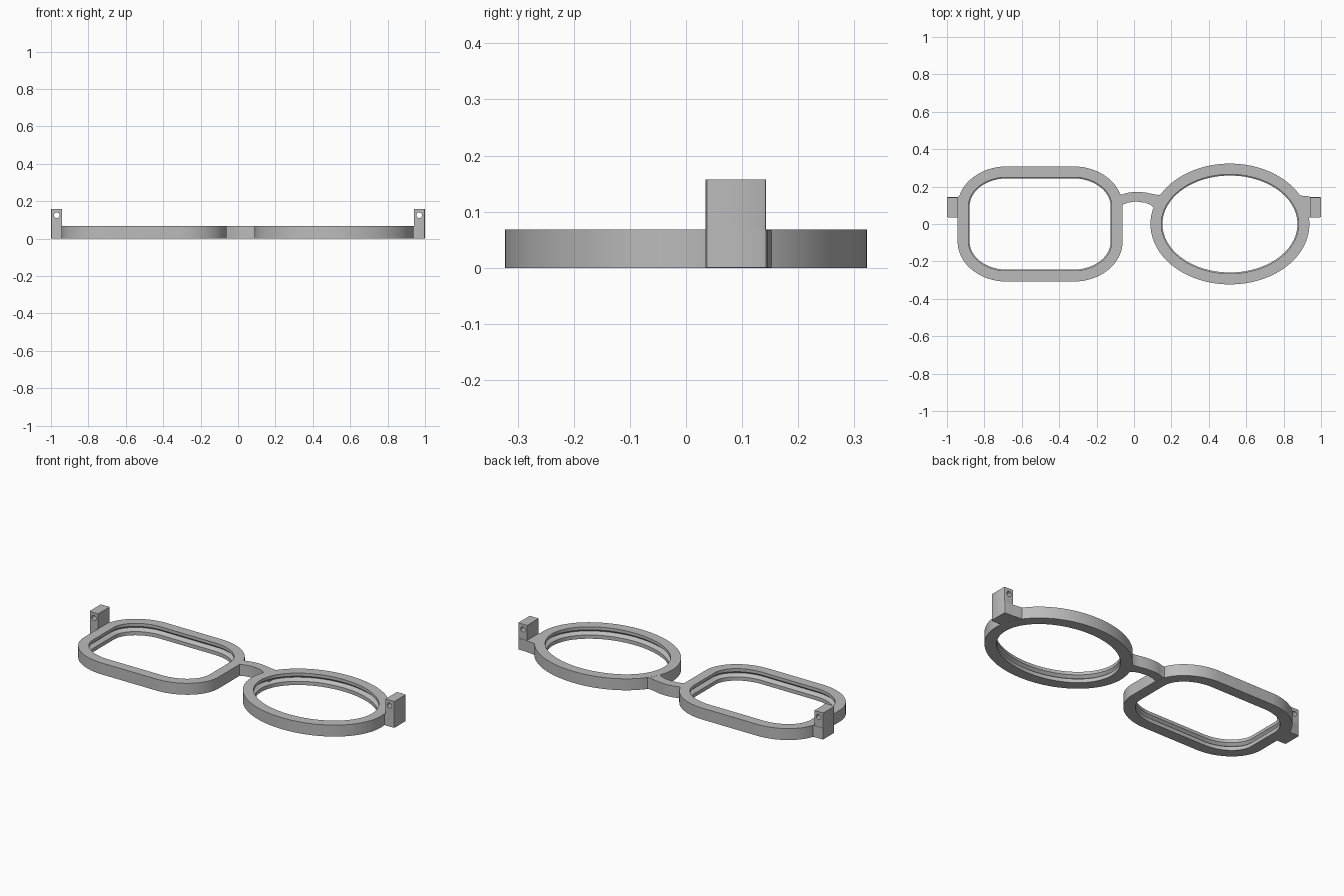
import bpy, bmesh
from math import cos, sin, pi, radians

cube = bpy.data.objects.get("Cube")
if cube:
    bpy.data.objects.remove(cube)

grey = bpy.data.materials.new("frame grey")
grey.use_nodes = True
colour = (0.5, 0.5, 0.5, 1)
grey.diffuse_color = colour
grey.node_tree.nodes["Principled BSDF"].inputs["Base Color"].default_value = colour

HEIGHT = 0.068


def finish(name, bm):
    bmesh.ops.recalc_face_normals(bm, faces=bm.faces)
    mesh = bpy.data.meshes.new(name)
    bm.to_mesh(mesh)
    bm.free()
    obj = bpy.data.objects.new(name, mesh)
    bpy.context.collection.objects.link(obj)
    mesh.materials.append(grey)
    bpy.ops.object.select_all(action='DESELECT')
    obj.select_set(True)
    bpy.context.view_layer.objects.active = obj
    bpy.ops.object.shade_smooth_by_angle(angle=radians(30))
    return obj


def outline(hx, hy, rx, ry, steps=24):
    """Rectangle with elliptical corners; a full ellipse when rx=hx and ry=hy."""
    pts = []
    for q, (sx, sy) in enumerate([(1, 1), (-1, 1), (-1, -1), (1, -1)]):
        for i in range(steps):
            a = (q + (i + 0.5) / steps) * pi / 2
            pts.append((sx * (hx - rx) + rx * cos(a), sy * (hy - ry) + ry * sin(a)))
    return pts


# Rim: a section swept round the lens, with a V groove on the inner wall
def rim(name, cx, hx, hy, rx, ry, width=0.064):
    section = [(width, 0), (width, HEIGHT), (0.006, HEIGHT), (0.006, 0.05),
               (0.022, 0.036), (0, 0.022), (0, 0)]
    bm = bmesh.new()
    rings = [[bm.verts.new((cx + x, y, z)) for x, y in outline(hx + d, hy + d, rx + d, ry + d)]
             for d, z in section]
    for k, a in enumerate(rings):
        b = rings[(k + 1) % len(rings)]
        for i in range(len(a)):
            j = (i + 1) % len(a)
            bm.faces.new((a[i], a[j], b[j], b[i]))
    return finish(name, bm)


def extrude_plan(name, pts, z0, z1):
    bm = bmesh.new()
    face = bm.faces.new([bm.verts.new((x, y, z0)) for x, y in pts])
    new = bmesh.ops.extrude_face_region(bm, geom=[face])["geom"]
    for v in new:
        if isinstance(v, bmesh.types.BMVert):
            v.co.z = z1
    return finish(name, bm)


rim("right_square_rim", -0.502, 0.377, 0.244, 0.2, 0.15)
rim("left_oval_rim", 0.513, 0.361, 0.259, 0.361, 0.259)

# Bridge: a shallow arch that flares into both rims
upper = [(-0.09, 0.162), (-0.062, 0.158), (-0.03, 0.168), (0.01, 0.172),
         (0.06, 0.169), (0.1, 0.16), (0.13, 0.155), (0.17, 0.165)]
lower = [(0.15, 0.07), (0.107, 0.086), (0.09, 0.102), (0.06, 0.114),
         (0.01, 0.12), (-0.03, 0.115), (-0.062, 0.103), (-0.09, 0.1)]
extrude_plan("bridge", upper + lower, 0.0003, HEIGHT - 0.0003)

# Hinges: a base lug on each rim carrying an upright post with a pin hole
for side, s, front_x, back_x in [("left", 1, 0.9, 0.86), ("right", -1, 0.905, 0.905)]:
    lug = [(front_x, 0.035), (0.992, 0.035), (0.998, 0.037), (1, 0.042), (1, 0.138),
           (0.998, 0.143), (0.992, 0.145), (0.945, 0.145), (0.93, 0.148), (back_x, 0.155)]
    extrude_plan(side + "_hinge_lug", [(s * x, y) for x, y in lug], 0.0003, HEIGHT - 0.0003)

    post_plan = [(0.942, 0.035), (0.992, 0.035), (0.998, 0.037), (1, 0.042),
                 (1, 0.138), (0.998, 0.142), (0.992, 0.143), (0.942, 0.143)]
    post = extrude_plan(side + "_hinge_post", [(s * x, y) for x, y in post_plan], 0.06, 0.157)

    bpy.ops.mesh.primitive_cylinder_add(vertices=24, radius=0.015, depth=0.3,
                                        location=(s * 0.969, 0.09, 0.125), rotation=(pi / 2, 0, 0))
    cutter = bpy.context.object
    cutter.name = side + "_pin_hole_cutter"
    cutter.hide_render = True
    cutter.hide_set(True)
    cutter.display_type = 'WIRE'
    hole = post.modifiers.new("pin hole", 'BOOLEAN')
    hole.operation = 'DIFFERENCE'
    hole.solver = 'EXACT'
    hole.object = cutter
